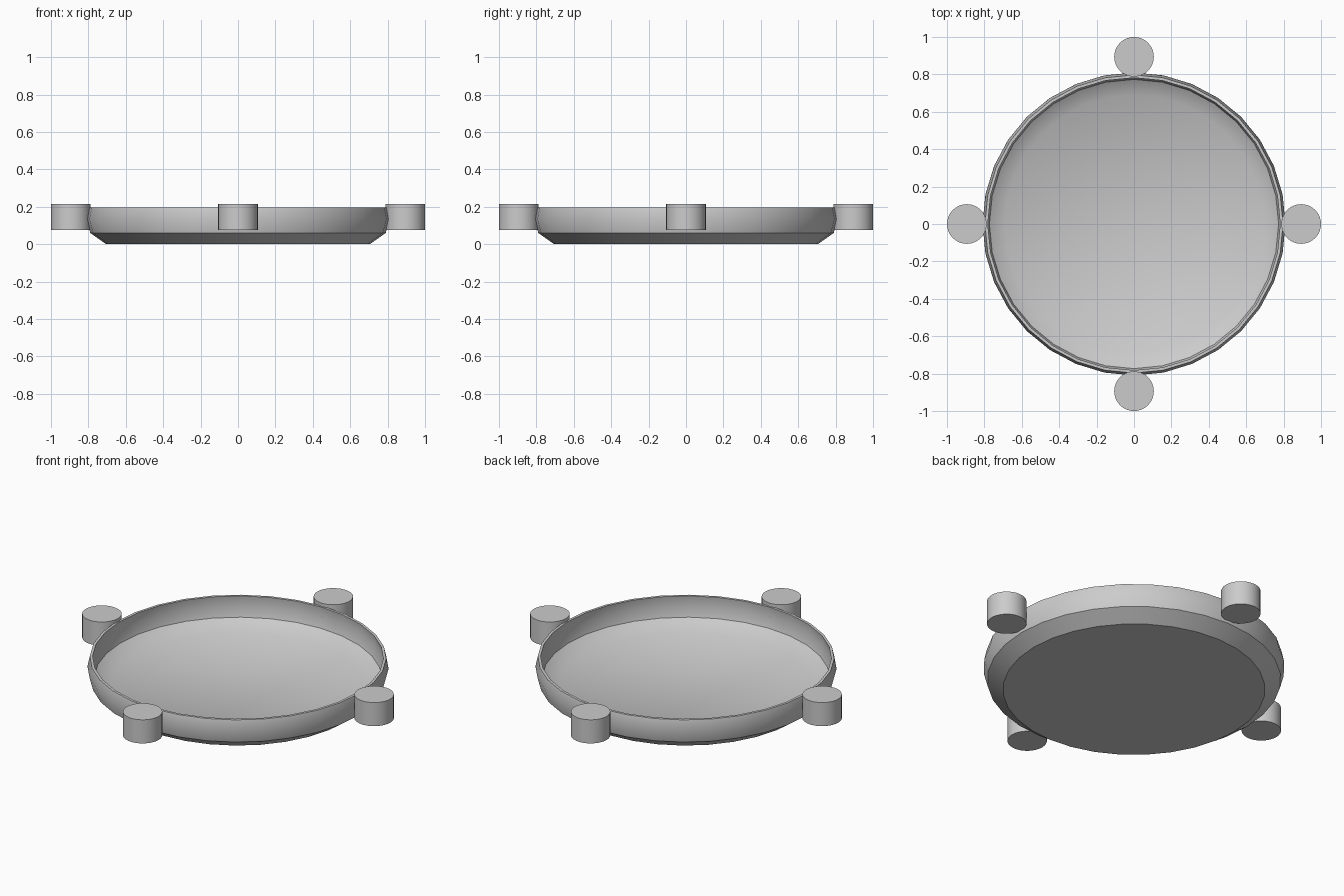
import bpy, bmesh, math

if "Cube" in bpy.data.objects:
    bpy.data.objects.remove(bpy.data.objects["Cube"])

# Single grey material
GREY = (0.6, 0.6, 0.6, 1)
grey = bpy.data.materials.new("plain_grey")
grey.use_nodes = True
grey.diffuse_color = GREY
grey.node_tree.nodes["Principled BSDF"].inputs["Base Color"].default_value = GREY


def finish(obj, angle):
    obj.data.materials.append(grey)
    bpy.ops.object.select_all(action='DESELECT')
    obj.select_set(True)
    bpy.context.view_layer.objects.active = obj
    bpy.ops.object.shade_smooth_by_angle(angle=math.radians(angle))


def lathe(name, profile, sides):
    """Revolve an open profile and cap its first and last rings."""
    bm = bmesh.new()
    rings = []
    for r, z in profile:
        rings.append([bm.verts.new((r * math.cos(a), r * math.sin(a), z))
                      for a in (math.tau * i / sides for i in range(sides))])
    for low, high in zip(rings, rings[1:]):
        for i in range(sides):
            j = (i + 1) % sides
            bm.faces.new((low[i], low[j], high[j], high[i]))
    bm.faces.new(rings[0][::-1])
    bm.faces.new(rings[-1])
    bmesh.ops.recalc_face_normals(bm, faces=bm.faces)
    mesh = bpy.data.meshes.new(name)
    bm.to_mesh(mesh)
    bm.free()
    obj = bpy.data.objects.new(name, mesh)
    bpy.context.collection.objects.link(obj)
    return obj


# Shallow dish: outer wall, rim, inner wall, floor
outer = [(0.705, 0), (0.79, 0.06), (0.81, 0.135), (0.797, 0.195)]
inner = [(0.782, 0.195), (0.79, 0.135), (0.773, 0.073), (0.69, 0.018)]
finish(lathe("dish", outer + inner, 32), 35)

# Four round lugs around the wall
for i, side in enumerate(("left", "back", "right", "front")):
    a = math.tau * i / 4
    lug = lathe(side + "_lug", [(0.106, 0.075), (0.106, 0.215)], 32)
    lug.location = (0.894 * math.cos(a), 0.894 * math.sin(a), 0)
    finish(lug, 35)
